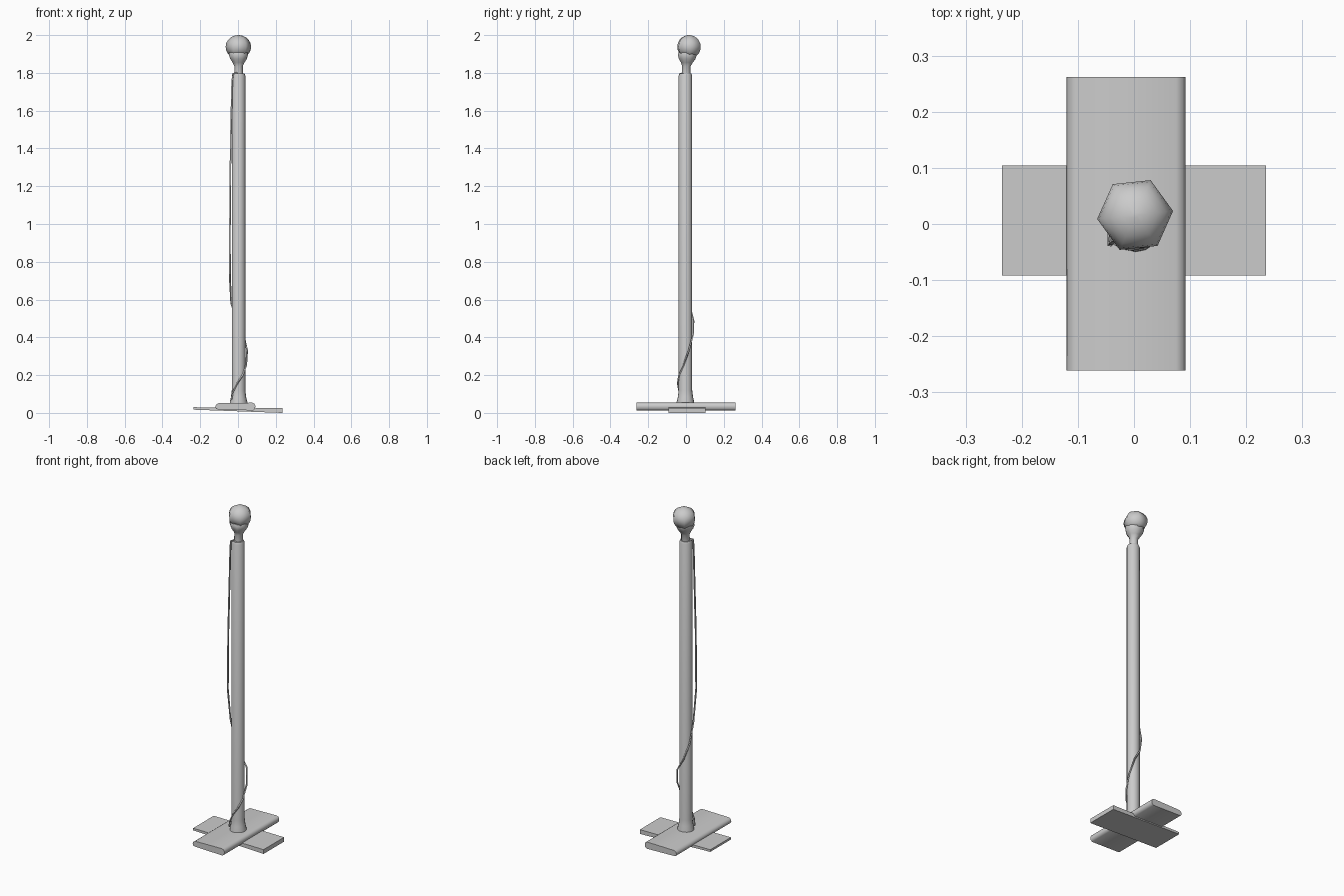
import bpy, bmesh, math
from mathutils import Vector

if "Cube" in bpy.data.objects:
    bpy.data.objects.remove(bpy.data.objects["Cube"])

# Single plain grey for the whole lamp
grey = bpy.data.materials.new("plain grey")
grey.use_nodes = True
GREY = (0.6, 0.6, 0.6, 1)
grey.diffuse_color = GREY
grey.node_tree.nodes["Principled BSDF"].inputs["Base Color"].default_value = GREY


def finish(name, bm, angle):
    bmesh.ops.recalc_face_normals(bm, faces=bm.faces)
    mesh = bpy.data.meshes.new(name)
    bm.to_mesh(mesh)
    bm.free()
    obj = bpy.data.objects.new(name, mesh)
    bpy.context.collection.objects.link(obj)
    mesh.materials.append(grey)
    bpy.ops.object.select_all(action='DESELECT')
    obj.select_set(True)
    bpy.context.view_layer.objects.active = obj
    bpy.ops.object.shade_smooth_by_angle(angle=math.radians(angle))
    return obj


def loft(name, rings, angle):
    """Skin a list of equal-length rings and cap both ends."""
    bm = bmesh.new()
    loops = [[bm.verts.new(p) for p in ring] for ring in rings]
    for a, b in zip(loops, loops[1:]):
        for i in range(len(a)):
            j = (i + 1) % len(a)
            bm.faces.new((a[i], a[j], b[j], b[i]))
    bm.faces.new(loops[0])
    bm.faces.new(loops[-1])
    return finish(name, bm, angle)


def turned(name, profile, sides, turn, angle):
    """Round part from (radius, z, centre x, centre y) rows."""
    rings = []
    for r, z, cx, cy in profile:
        steps = [math.radians(turn) + math.tau * i / sides for i in range(sides)]
        rings.append([(cx + r * math.cos(t), cy + r * math.sin(t), z) for t in steps])
    return loft(name, rings, angle)


# Lower cross foot: a thin slab, thicker at one end
outline = [(-0.235, 0.017), (0.235, 0.0), (0.235, 0.026), (-0.235, 0.03)]
loft("cross_foot", [[(x, y, z) for x, z in outline] for y in (-0.092, 0.104)], 30)

# Upper long foot with rounded long edges
outline = [(-0.12, 0.03), (-0.117, 0.042), (-0.105, 0.051), (0.075, 0.054),
           (0.087, 0.049), (0.092, 0.037), (0.09, 0.022), (0.08, 0.013),
           (-0.105, 0.018), (-0.116, 0.022)]
loft("long_foot", [[(x, y, z) for x, z in outline] for y in (-0.261, 0.262)], 50)

# Pole with a flared collar and a softened top edge
X, Y = 0.003, -0.003
turned("pole", [(0.047, 0.045, X, Y), (0.046, 0.06, X, Y), (0.04, 0.085, X, Y),
                (0.036, 0.12, X, Y), (0.036, 1.785, X, Y), (0.031, 1.797, X, Y)],
       16, 0, 50)

# Socket: stem opening into a cup
turned("socket", [(0.025, 1.785, 0.003, 0.0), (0.024, 1.835, 0.003, 0.002),
                  (0.034, 1.855, 0.003, 0.005), (0.047, 1.873, 0.003, 0.006),
                  (0.054, 1.895, 0.002, 0.007), (0.052, 1.908, 0.002, 0.009)],
       8, 22, 50)

# Six-sided bulb
bulb = []
for i in range(9):
    t = math.radians(-50 + i * 17)
    bulb.append((0.068 * math.cos(t), 1.938 + 0.062 * math.sin(t), 0.002, 0.016))
turned("bulb", bulb, 6, 6, 65)

# Cable: hangs beside the pole, then winds around its foot
path = [(-0.005, -0.02, 1.8), (-0.025, -0.03, 1.797), (-0.031, -0.028, 1.76),
        (-0.036, -0.029, 1.55), (-0.041, -0.034, 1.25), (-0.043, -0.036, 0.9),
        (-0.042, -0.01, 0.7), (-0.036, 0.018, 0.58), (-0.01, 0.039, 0.49),
        (0.03, 0.039, 0.42), (0.048, 0.015, 0.33), (0.043, -0.015, 0.25),
        (0.025, -0.037, 0.2), (-0.005, -0.043, 0.155), (-0.028, -0.036, 0.11),
        (-0.035, -0.032, 0.07)]
path = [Vector(p) for p in path]
rings = []
for i, p in enumerate(path):
    along = (path[min(i + 1, len(path) - 1)] - path[max(i - 1, 0)]).normalized()
    out = Vector((p.x - X, p.y - Y, 0))
    out = (out - along * out.dot(along)).normalized()
    side = along.cross(out)
    rings.append([p + 0.005 * (out * math.cos(a) + side * math.sin(a))
                  for a in (0, math.tau / 4, math.tau / 2, math.tau * 3 / 4)])
loft("cable", rings, 60)
